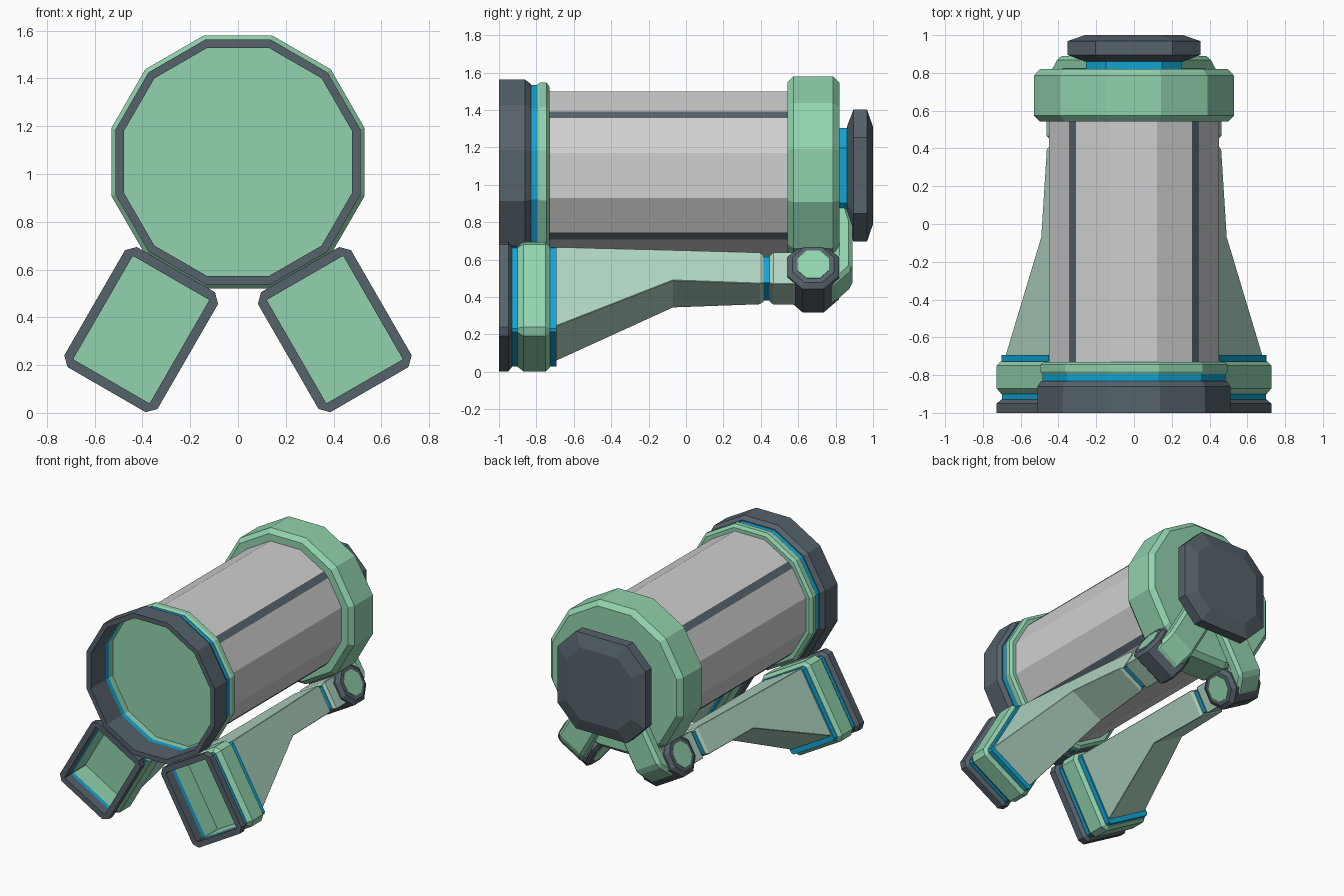
import bpy, bmesh, math
from mathutils import Matrix

if "Cube" in bpy.data.objects:
    bpy.data.objects.remove(bpy.data.objects["Cube"])


def material(name, hexcode):
    m = bpy.data.materials.new(name)
    srgb = [int(hexcode[i:i + 2], 16) / 255 for i in (0, 2, 4)]
    m.diffuse_color = [((c + 0.055) / 1.055) ** 2.4 if c > 0.04 else c / 12.92 for c in srgb] + [1]
    m.use_nodes = True
    m.node_tree.nodes["Principled BSDF"].inputs["Base Color"].default_value = m.diffuse_color
    return m


GREEN = material("mint green", "91d3ae")
PALE = material("pale sage", "afd4c1")
DARK = material("slate grey", "56626b")
BLUE = material("bright blue", "12a4d3")
GREY = material("light grey", "d0d0d0")

AXIS = Matrix.Translation((0, 0, 1.05))      # barrel axis height


def ngon(apothem, n=12, cx=0, cz=0):
    r = apothem / math.cos(math.pi / n)
    return [(cx + r * math.cos((2 * k + 1) * math.pi / n),
             cz + r * math.sin((2 * k + 1) * math.pi / n)) for k in range(n)]


def cut_rect(a, b, c, cz=0):
    """Rectangle of half sizes a, b with corners cut by c."""
    q = [(a, b - c), (a - c, b), (c - a, b), (-a, b - c),
         (-a, c - b), (c - a, -b), (a - c, -b), (a, c - b)]
    return [(x, z + cz) for x, z in q]


def loft(name, rings, mat, matrix=AXIS, closed=False, axis="Y", bevel=0):
    """Skin a list of (position, outline); closed joins last ring to first."""
    bm = bmesh.new()
    vs = []
    for t, pts in rings:
        vs.append([bm.verts.new((p, t, q) if axis == "Y" else (t, p, q)) for p, q in pts])
    n = len(vs[0])
    pairs = list(zip(vs, vs[1:]))
    if closed:
        pairs.append((vs[-1], vs[0]))
    else:
        bm.faces.new(vs[0])
        bm.faces.new(vs[-1])
    for r, s in pairs:
        for i in range(n):
            j = (i + 1) % n
            bm.faces.new((r[i], r[j], s[j], s[i]))
    bmesh.ops.recalc_face_normals(bm, faces=bm.faces)
    me = bpy.data.meshes.new(name)
    bm.to_mesh(me)
    bm.free()
    me.materials.append(mat)
    ob = bpy.data.objects.new(name, me)
    ob.matrix_world = matrix
    bpy.context.collection.objects.link(ob)
    if bevel:
        mod = ob.modifiers.new("bevel", "BEVEL")
        mod.width = bevel
        mod.segments = 1
    return ob


def turned(name, profile, mat, **kw):
    return loft(name, [(y, ngon(r)) for y, r in profile], mat, **kw)


# Barrel: twelve sides, with the four diagonal edges flattened into dark strips
outline = []
corners = ngon(0.45)
for i, (x, z) in enumerate(corners):
    if abs(abs(x) - abs(z)) < 0.01:
        for px, pz in (corners[i - 1], corners[(i + 1) % 12]):
            d = math.hypot(px - x, pz - z)
            outline.append((x + (px - x) * 0.027 / d, z + (pz - z) * 0.027 / d))
    else:
        outline.append((x, z))
barrel = loft("barrel", [(-0.74, outline), (0.56, outline)], GREY)
barrel.data.materials.append(DARK)
for f in barrel.data.polygons:
    if abs(f.normal.y) < 0.5 and abs(abs(f.normal.x) - abs(f.normal.z)) < 0.05:
        f.material_index = 1

# Hollow front end: rim, blue gasket, collar with recessed floor
turned("front_rim", [(-0.83, 0.49), (-0.86, 0.512), (-1, 0.512), (-1, 0.478), (-0.83, 0.478)],
       DARK, closed=True)
turned("front_gasket", [(-0.83, 0.484), (-0.795, 0.484), (-0.795, 0.478), (-0.83, 0.478)],
       BLUE, closed=True)
turned("front_collar", [(-0.73, 0.475), (-0.745, 0.496), (-0.78, 0.496), (-0.795, 0.487),
                        (-0.795, 0.478), (-0.75, 0.478)], GREEN)

# Rear collar, blue neck and dark knob
turned("rear_collar", [(0.543, 0.5), (0.575, 0.53), (0.785, 0.53), (0.82, 0.497)], GREEN)


def squarish(a):
    return cut_rect(a, a, 0.42 * a)


loft("rear_neck", [(0.81, squarish(0.255)), (0.87, squarish(0.255))], BLUE)
loft("rear_knob", [(0.86, squarish(0.26)), (0.895, squarish(0.352)),
                   (0.968, squarish(0.352)), (1.0, squarish(0.26))], DARK)


# Legs: built straight below the barrel, then swung 30 degrees about its axis
def foot(d):
    return cut_rect(0.225 - d, 0.29 - d, 0.036 - 0.8 * d, -0.81)


def bar(a, low, high, c=0.003):
    return cut_rect(a, (high - low) / 2, c, (high + low) / 2)


for side, angle in (("right", -30), ("left", 30)):
    M = AXIS @ Matrix.Rotation(math.radians(angle), 4, "Y")

    def part(name, rings, mat, **kw):
        return loft(side + "_" + name, rings, mat, matrix=M, **kw)

    # Hollow foot
    part("foot_rim", [(y, foot(d)) for y, d in ((-0.93, 0.025), (-0.95, 0), (-1, 0),
                                               (-1, 0.04), (-0.93, 0.04))], DARK, closed=True)
    part("foot_gasket", [(y, foot(d)) for y, d in ((-0.93, 0.028), (-0.9, 0.028),
                                                  (-0.9, 0.04), (-0.93, 0.04))], BLUE, closed=True)
    part("foot_shell", [(y, foot(d)) for y, d in ((-0.727, 0.022), (-0.75, 0), (-0.87, 0),
                                                 (-0.9, 0.025), (-0.9, 0.04), (-0.76, 0.04))], GREEN)
    part("foot_band", [(-0.74, foot(0.027)), (-0.693, foot(0.027))], BLUE)

    # Tapered arm, blue band and sleeve
    part("arm", [(-0.7, bar(0.187, -1.04, -0.548)), (-0.07, bar(0.146, -0.732, -0.543)),
                 (0.395, bar(0.112, -0.732, -0.538)), (0.415, bar(0.1, -0.722, -0.548))], PALE)
    part("arm_band", [(0.41, bar(0.094, -0.718, -0.556)), (0.465, bar(0.094, -0.718, -0.556))], BLUE)
    part("arm_sleeve", [(0.447, bar(0.098, -0.722, -0.55)), (0.467, bar(0.112, -0.735, -0.538)),
                        (0.6, bar(0.112, -0.735, -0.538))], PALE)

    # Bent bracket running back and up behind the rear collar
    side_view = [(0.58, -0.54), (0.58, -0.735), (0.79, -0.735), (0.89, -0.63),
                 (0.89, -0.34), (0.86, -0.23), (0.8, -0.23), (0.8, -0.54)]
    part("bracket", [(-0.112, side_view), (0.112, side_view)], GREEN, axis="X", bevel=0.022)

    # Hinge barrel with green end caps
    part("hinge", [(x, ngon(r, 8, 0.68, -0.635)) for x, r in
                   ((-0.145, 0.11), (-0.125, 0.138), (0.125, 0.138), (0.145, 0.11))], DARK, axis="X")
    for s in (-1, 1):
        part("hinge_cap", [(s * x, ngon(0.085, 8, 0.68, -0.635)) for x in (0.14, 0.149)],
             GREEN, axis="X")
